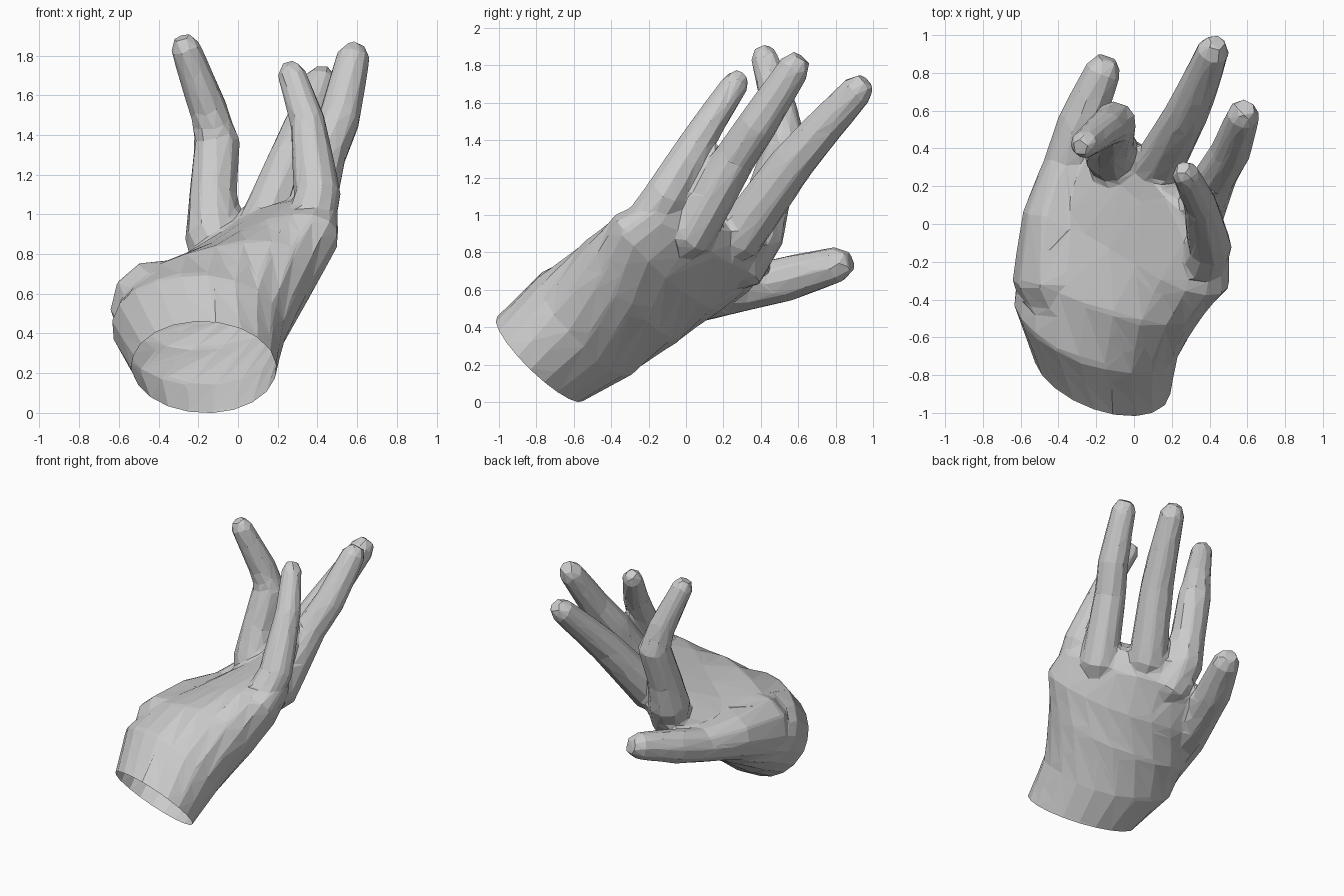
import bpy, bmesh, math
from mathutils import Vector as V

if "Cube" in bpy.data.objects:
    bpy.data.objects.remove(bpy.data.objects["Cube"])

# Wrist outline: centre, half width, half depth
wrist, ww, wt = V((-.17, -.78, .23)), V((.365, -.09, -.02)), V((.02, -.22, .23))
normal = ww.cross(wt).normalized()


def loft(name, rings):
    """Skin closed rings of points, capped at both ends."""
    bm = bmesh.new()
    loops = [[bm.verts.new(p) for p in r] for r in rings]
    n = len(loops[0])
    for a, b in zip(loops, loops[1:]):
        for i in range(n):
            j = (i + 1) % n
            bm.faces.new((a[i], a[j], b[j], b[i]))
    bm.faces.new(loops[0])
    bm.faces.new(loops[-1])
    bmesh.ops.recalc_face_normals(bm, faces=bm.faces)
    me = bpy.data.meshes.new(name)
    bm.to_mesh(me)
    bm.free()
    ob = bpy.data.objects.new(name, me)
    bpy.context.collection.objects.link(ob)
    return ob


def section(c, w, t, hollow=0.0, n=20):
    """Rounded palm section: w points to the little finger, t to the palm side."""
    pts = []
    for i in range(n):
        a = 2 * math.pi * (i + 0.5) / n
        x, y = math.cos(a), math.sin(a)
        if y > 0:
            y *= 1 - hollow * (1 - abs(x))
        pts.append(V(c) + V(w) * x + V(t) * y)
    return pts


def finger(name, *path, n=10):
    """Tapered tube through (x, y, z, radius); root and rounded tip are added."""
    pts = [V(p[:3]) for p in path]
    rad = [p[3] for p in path]
    tip = pts[-1] + (pts[-1] - pts[-2]).normalized() * rad[-1] * 0.8
    pts = [pts[0].lerp(wrist, 0.25)] + pts + [tip]
    rad = [rad[0] * 0.5] + rad + [rad[-1] * 0.6]
    rings = []
    for i, p in enumerate(pts):
        d = (pts[min(i + 1, len(pts) - 1)] - pts[max(i - 1, 0)]).normalized()
        side = d.cross(V((-0.52, -0.3, 0.6))).normalized()
        up = side.cross(d)
        r = rad[i] * 1.04
        angles = [2 * math.pi * k / n for k in range(n)]
        rings.append([p + r * (side * math.cos(a) + up * math.sin(a)) for a in angles])
    return loft(name, rings)


def apply(ob, kind, **settings):
    """Add a modifier and apply it at once."""
    m = ob.modifiers.new("m", kind)
    for k, v in settings.items():
        setattr(m, k, v)
    bpy.ops.object.modifier_apply(modifier=m.name)


# Palm; the first section runs past the wrist and is trimmed later
hand = loft("hand", [
    section(wrist + normal * .1, ww, wt),
    section(wrist, ww, wt),
    section((-.20, -.53, .42), (.44, -.14, .0), (-.02, -.22, .28)),
    section((-.10, -.29, .60), (.48, -.18, .13), (-.10, -.18, .25), .12),
    section((.04, -.09, .75), (.45, -.27, .19), (-.13, -.11, .19), .3),
    section((.155, .13, .89), (.34, -.31, .15), (-.08, -.07, .13), .2),
    section((.16, .25, .96), (.25, -.23, .10), (-.05, -.04, .07)),
])

# Thumb with its fleshy base, then the four fingers
thumb = finger("thumb", (-.34, -.45, .48, .21), (-.41, -.27, .54, .23),
               (-.42, .05, .59, .165), (-.35, .33, .61, .12),
               (-.28, .54, .66, .12), (-.165, .81, .735, .095))
index = finger("index_finger", (-.08, .30, .74, .145), (-.12, .38, .90, .145),
               (-.125, .44, 1.10, .12), (-.105, .535, 1.37, .115),
               (-.15, .51, 1.53, .095), (-.265, .42, 1.84, .075))
middle = finger("middle_finger", (.11, .28, .88, .135), (.27, .57, 1.28, .115),
                (.33, .70, 1.43, .105), (.42, .92, 1.67, .085))
ring = finger("ring_finger", (.335, .02, .89, .13), (.435, .26, 1.30, .11),
              (.51, .38, 1.48, .105), (.58, .58, 1.79, .085))
little = finger("little_finger", (.365, -.22, .94, .125), (.40, -.11, 1.10, .115),
                (.35, .11, 1.47, .088), (.27, .27, 1.71, .07))

# Merge the digits into the palm
bpy.context.view_layer.objects.active = hand
for d in (thumb, index, middle, ring, little):
    apply(hand, 'BOOLEAN', operation='UNION', solver='EXACT', object=d)
    bpy.data.objects.remove(d, do_unlink=True)

# Blend the joints like flesh, then cut down to flat facets
apply(hand, 'REMESH', mode='VOXEL', voxel_size=0.016)
apply(hand, 'SMOOTH', factor=0.5, iterations=10)
apply(hand, 'DECIMATE', ratio=850 / len(hand.data.polygons))

# Trim the wrist and leave it open
bm = bmesh.new()
bm.from_mesh(hand.data)
bmesh.ops.bisect_plane(bm, geom=bm.verts[:] + bm.edges[:] + bm.faces[:],
                       plane_co=wrist, plane_no=normal, clear_outer=True)
for f in bm.faces:
    f.smooth = False
bm.to_mesh(hand.data)
bm.free()
